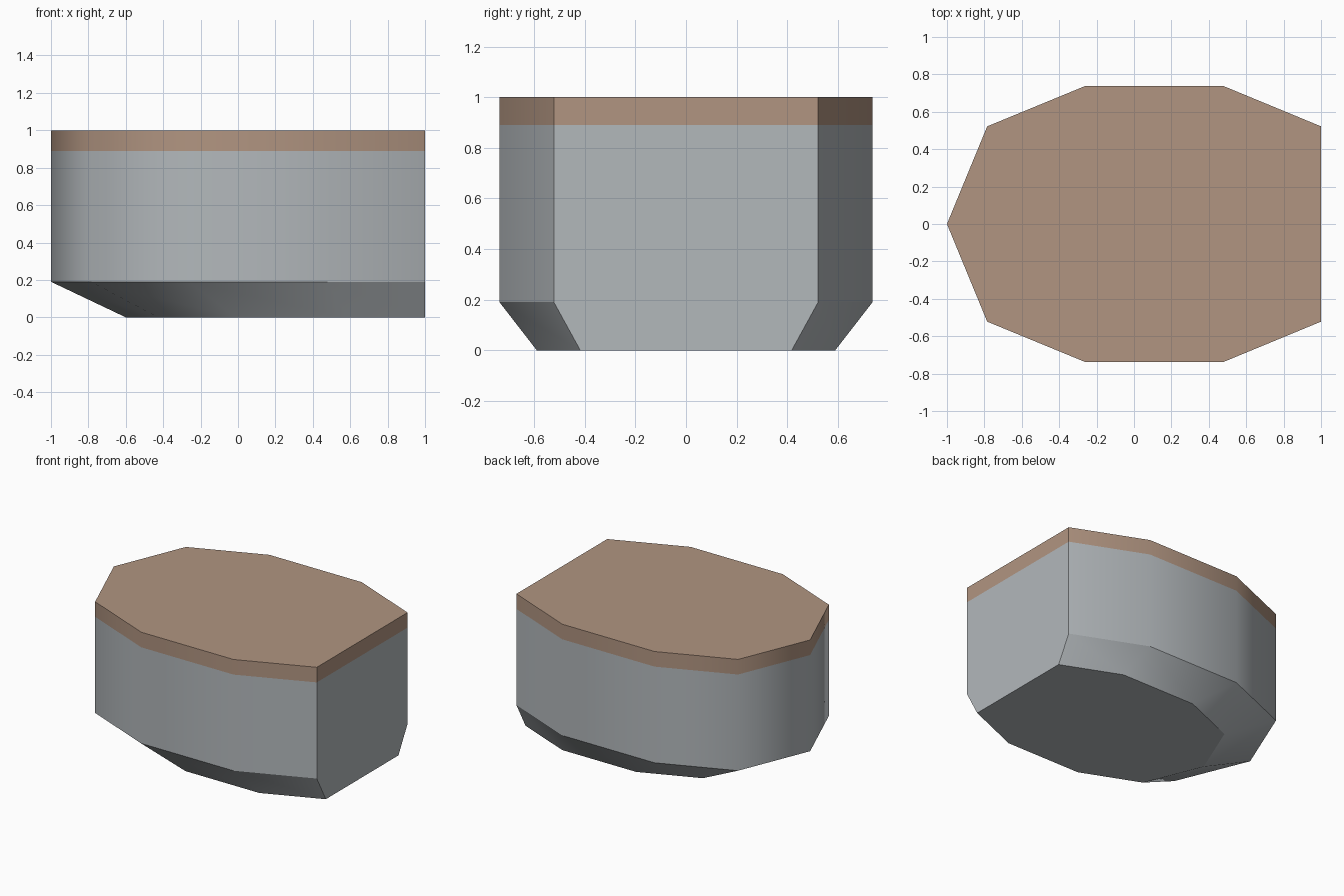
import bpy
import bmesh

cube = bpy.data.objects.get("Cube")
if cube:
    bpy.data.objects.remove(cube, do_unlink=True)

STERN = 1.0

# Half outline from bow to stern, mirrored to close the plan
half = [(-1.0, 0.0), (-0.785, 0.522), (-0.263, 0.737), (0.48, 0.737), (STERN, 0.522)]
outline = half + [(x, -y) for x, y in reversed(half[1:])]


def make_material(name, colour):
    mat = bpy.data.materials.new(name)
    mat.use_nodes = True
    mat.diffuse_color = colour
    mat.node_tree.nodes["Principled BSDF"].inputs["Base Color"].default_value = colour
    return mat


def loft(name, sections, mat, cap_bottom, cap_top):
    """Stack the outline at (height, scale toward the stern) and skin it."""
    bm = bmesh.new()
    rings = [[bm.verts.new((STERN + (x - STERN) * s, y * s, z)) for x, y in outline]
             for z, s in sections]
    n = len(outline)
    for low, high in zip(rings, rings[1:]):
        for i in range(n):
            j = (i + 1) % n
            bm.faces.new((low[i], low[j], high[j], high[i]))
    if cap_bottom:
        bm.faces.new(rings[0])
    if cap_top:
        bm.faces.new(rings[-1])
    bmesh.ops.recalc_face_normals(bm, faces=bm.faces)
    if not cap_bottom or not cap_top:
        # Open shells: make the side walls point away from the centre
        wall = max(bm.faces, key=lambda f: f.calc_center_median().y)
        if wall.normal.y < 0:
            bmesh.ops.reverse_faces(bm, faces=bm.faces)

    # Sides curve smoothly; horizontal rings and the stern corners stay crisp
    for face in bm.faces:
        face.smooth = True
    for edge in bm.edges:
        a, b = (v.co for v in edge.verts)
        level = abs(a.z - b.z) < 1e-4
        at_stern = min(a.x, b.x) > STERN - 1e-4
        edge.smooth = not (level or at_stern)

    mesh = bpy.data.meshes.new(name)
    bm.to_mesh(mesh)
    bm.free()
    mesh.materials.append(mat)
    obj = bpy.data.objects.new(name, mesh)
    bpy.context.scene.collection.objects.link(obj)
    return obj


grey = make_material("hull grey", (0.45, 0.48, 0.50, 1))
tan = make_material("deck tan", (0.44, 0.30, 0.22, 1))

# Hull with a chamfered keel, then the deck slab with its rim band
loft("hull", [(0.0, 0.8), (0.19, 1.0), (0.89, 1.0)], grey, True, False)
loft("deck", [(0.89, 1.0), (1.0, 1.0)], tan, False, True)
